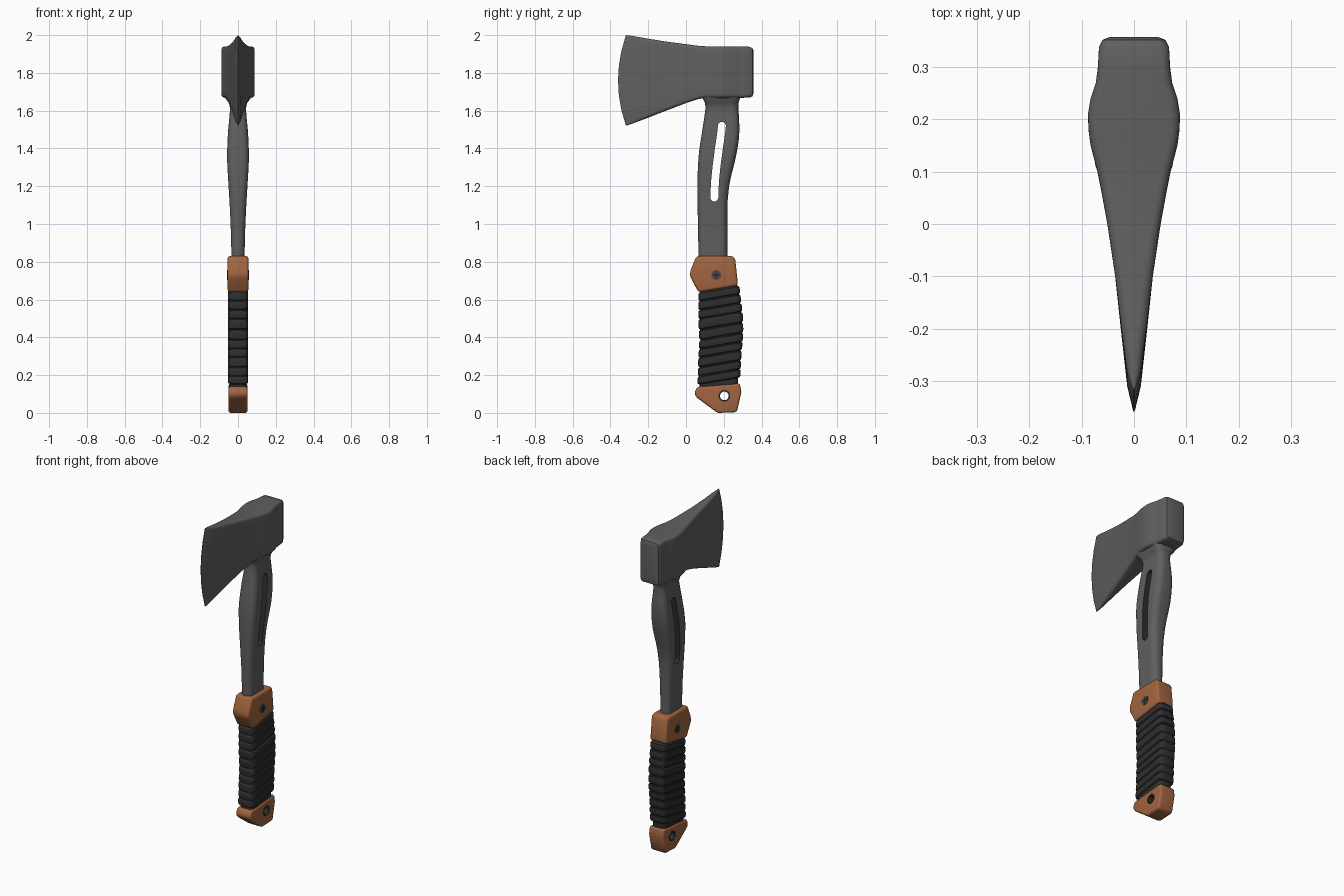
import bpy, bmesh, math, random
from mathutils import Vector

cube = bpy.data.objects.get("Cube")
if cube:
    bpy.data.objects.remove(cube)
random.seed(4)
parts = []


def material(name, r, g, b):
    mat = bpy.data.materials.new(name)
    mat.use_nodes = True
    mat.diffuse_color = (r, g, b, 1)
    mat.node_tree.nodes["Principled BSDF"].inputs["Base Color"].default_value = (r, g, b, 1)
    return mat


STEEL = material("dark steel", .115, .115, .115)
ORANGE = material("burnt orange", .36, .13, .05)
BLACK = material("black cord", .027, .027, .027)
BOLT = material("bolt grey", .07, .07, .07)


def finish(name, bm, *mats):
    bmesh.ops.recalc_face_normals(bm, faces=bm.faces)
    mesh = bpy.data.meshes.new(name)
    bm.to_mesh(mesh)
    bm.free()
    for mat in mats:
        mesh.materials.append(mat)
    obj = bpy.data.objects.new(name, mesh)
    bpy.context.collection.objects.link(obj)
    parts.append(obj)
    return obj


def section(a, b, r, arc=5, side=6):
    """Rounded rectangle of half sizes a, b with its long sides subdivided."""
    r = min(r, a * .95)
    pts = []
    for k, (sx, sy) in enumerate([(1, 1), (-1, 1), (-1, -1), (1, -1)]):
        for i in range(arc + 1):
            t = (k + i / arc) * math.pi / 2
            pts.append((sx * (a - r) + r * math.cos(t), sy * (b - r) + r * math.sin(t)))
        if k % 2:
            pts += [(sx * a, sy * (b - r) * (1 - 2 * j / side)) for j in range(1, side)]
    return pts


def loft(name, rings, mat, closed=False):
    """Skin a list of matching point rings."""
    bm = bmesh.new()
    loops = [[bm.verts.new(p) for p in ring] for ring in rings]
    n = len(loops[0])
    pairs = list(zip(loops, loops[1:]))
    if closed:
        pairs.append((loops[-1], loops[0]))
    else:
        bm.faces.new(loops[0])
        bm.faces.new(loops[-1])
    for low, high in pairs:
        for i in range(n):
            j = (i + 1) % n
            bm.faces.new((low[i], low[j], high[j], high[i]))
    return finish(name, bm, mat)


def prism(name, outline, half, *mats):
    """Extrude a side outline (y, z) symmetrically across x."""
    bm = bmesh.new()
    base = bm.faces.new([bm.verts.new((-half, y, z)) for y, z in outline])
    out = bmesh.ops.extrude_face_region(bm, geom=[base])
    bmesh.ops.translate(bm, vec=(2 * half, 0, 0),
                        verts=[v for v in out["geom"] if isinstance(v, bmesh.types.BMVert)])
    return finish(name, bm, *mats)


def circle(y, z, r, n=24, start=0, sweep=2 * math.pi, end=0):
    return [(y + r * math.cos(start + sweep * i / n), z + r * math.sin(start + sweep * i / n))
            for i in range(n + end)]


def apply(obj):
    graph = bpy.context.evaluated_depsgraph_get()
    mesh = bpy.data.meshes.new_from_object(obj.evaluated_get(graph))
    obj.modifiers.clear()
    obj.data = mesh


def bevel(obj, width):
    mod = obj.modifiers.new("soft edges", "BEVEL")
    mod.width, mod.segments, mod.limit_method = width, 4, "ANGLE"
    apply(obj)


def cut(obj, cutter):
    mod = obj.modifiers.new("cut", "BOOLEAN")
    mod.operation, mod.solver, mod.object = "DIFFERENCE", "EXACT", cutter
    apply(obj)
    parts.remove(cutter)
    bpy.data.objects.remove(cutter)


# Axe head: y, half width, bottom, top, edge bulge
head = [(-.318, .001, 1.52, 2.0, .042), (-.28, .013, 1.533, 1.995, .03),
        (-.2, .024, 1.563, 1.981, .012), (-.1, .036, 1.602, 1.965, 0),
        (0, .051, 1.64, 1.952, 0), (.06, .062, 1.66, 1.944, 0), (.1, .07, 1.668, 1.941, 0),
        (.15, .083, 1.668, 1.94, 0), (.18, .087, 1.668, 1.94, 0), (.21, .088, 1.668, 1.94, 0),
        (.24, .083, 1.668, 1.94, 0), (.27, .073, 1.668, 1.94, 0), (.3, .069, 1.668, 1.94, 0),
        (.338, .067, 1.67, 1.938, 0), (.352, .06, 1.676, 1.931, 0), (.357, .047, 1.69, 1.918, 0)]
rings = []
for y, w, low, high, bulge in head:
    mid, half = (low + high) / 2, (high - low) / 2
    rings.append([(a, y - bulge * (1 - (b / half) ** 2), mid + b)
                  for a, b in section(w, half, .018)])
loft("axe_head", rings, STEEL)

# Steel shaft: z, front y, back y, half width
shaft = [(.7, .07, .219, .034), (.85, .066, .219, .035), (1.0, .063, .219, .039),
         (1.12, .061, .22, .045), (1.2, .06, .228, .05), (1.25, .061, .238, .053),
         (1.3, .063, .251, .056), (1.35, .066, .263, .058), (1.4, .071, .273, .057),
         (1.45, .079, .28, .055), (1.5, .087, .283, .052), (1.56, .096, .281, .046),
         (1.61, .103, .277, .042), (1.64, .101, .278, .048), (1.67, .085, .287, .07),
         (1.7, .085, .287, .075)]
rings = []
for z, front, back, w in shaft:
    mid, half = (front + back) / 2, (back - front) / 2
    rings.append([(a, mid + b, z) for a, b in section(w, half, .035)])
body = loft("shaft", rings, STEEL)
body.data.materials.append(BLACK)

# Curved slot through the shaft
path = [(.15, 1.14), (.153, 1.22), (.161, 1.3), (.174, 1.4), (.186, 1.48), (.19, 1.52)]
r = .021
outline = circle(*path[0], r, 8, math.pi, math.pi, 1)
outline += [(y + r, z) for y, z in path[1:-1]]
outline += circle(*path[-1], r, 8, 0, math.pi, 1)
outline += [(y - r, z) for y, z in path[-2:0:-1]]
slot = prism("slot_cutter", outline, .2, STEEL, BLACK)
for face in slot.data.polygons:
    face.material_index = 1
cut(body, slot)

# Collar between shaft and grip
collar = prism("collar", [(.055, .83), (.25, .83), (.261, .81), (.275, .68), (.262, .671),
                          (.066, .638), (.02, .725), (.024, .755)], .055, ORANGE)
bevel(collar, .014)

# Collar bolt with crossed slots on both ends
prism("collar_bolt", circle(.16, .73, .026), .058, BOLT)
for turn in (0, math.pi / 2):
    bar = []
    for u, v in [(-.018, -.004), (.018, -.004), (.018, .004), (-.018, .004)]:
        c, s = math.cos(turn), math.sin(turn)
        bar.append((.16 + u * c - v * s, .73 + u * s + v * c))
    prism("bolt_slot", bar, .0595, BLACK)

# Cord-wrapped grip: z, centre y, half depth
grip = [(.12, .172, .113), (.3, .18, .115), (.4, .187, .117), (.5, .183, .118), (.7, .171, .106)]


def grip_ring(z, scale):
    for (z0, c0, h0), (z1, c1, h1) in zip(grip, grip[1:]):
        if z <= z1:
            break
    t = (z - z0) / (z1 - z0)
    mid, half = c0 + (c1 - c0) * t, h0 + (h1 - h0) * t
    return [(a, mid + b, z + .17 * b)
            for a, b in section(.054 * scale, half * (1 + scale) / 2, .026)]


rings = [grip_ring(.13, .8), grip_ring(.168, .8)]
bands = 10
edges = [.168 + .487 * i / bands for i in range(bands + 1)]
edges = [edges[0]] + [e + random.uniform(-.008, .008) for e in edges[1:-1]] + [edges[-1]]
for low, high in zip(edges, edges[1:]):
    for t, scale in [(.04, .88), (.12, .97), (.3, 1), (.7, 1), (.88, .97), (.96, .88)]:
        rings.append(grip_ring(low + (high - low) * t, scale))
rings += [grip_ring(.66, .8), grip_ring(.69, .8)]
loft("cord_grip", rings, BLACK)

# Pommel with lanyard hole and dark sleeve
pommel = prism("pommel", [(.06, .138), (.285, .156), (.293, .11), (.272, .015), (.262, .003),
                          (.172, 0), (.155, .008), (.052, .085), (.045, .108)], .05, ORANGE)
bevel(pommel, .02)
cut(pommel, prism("hole_cutter", circle(.203, .09, .03), .2, ORANGE))
sleeve = [(-.051, .031), (.051, .031), (.051, .023), (-.051, .023)]
loft("lanyard_sleeve", [[(x, y, z) for y, z in circle(.203, .09, rad)] for x, rad in sleeve],
     BLACK, closed=True)

# Smooth shading with crisp edges kept
bpy.ops.object.select_all(action="DESELECT")
for obj in parts:
    obj.select_set(True)
bpy.context.view_layer.objects.active = parts[0]
bpy.ops.object.shade_smooth_by_angle(angle=math.radians(38))
